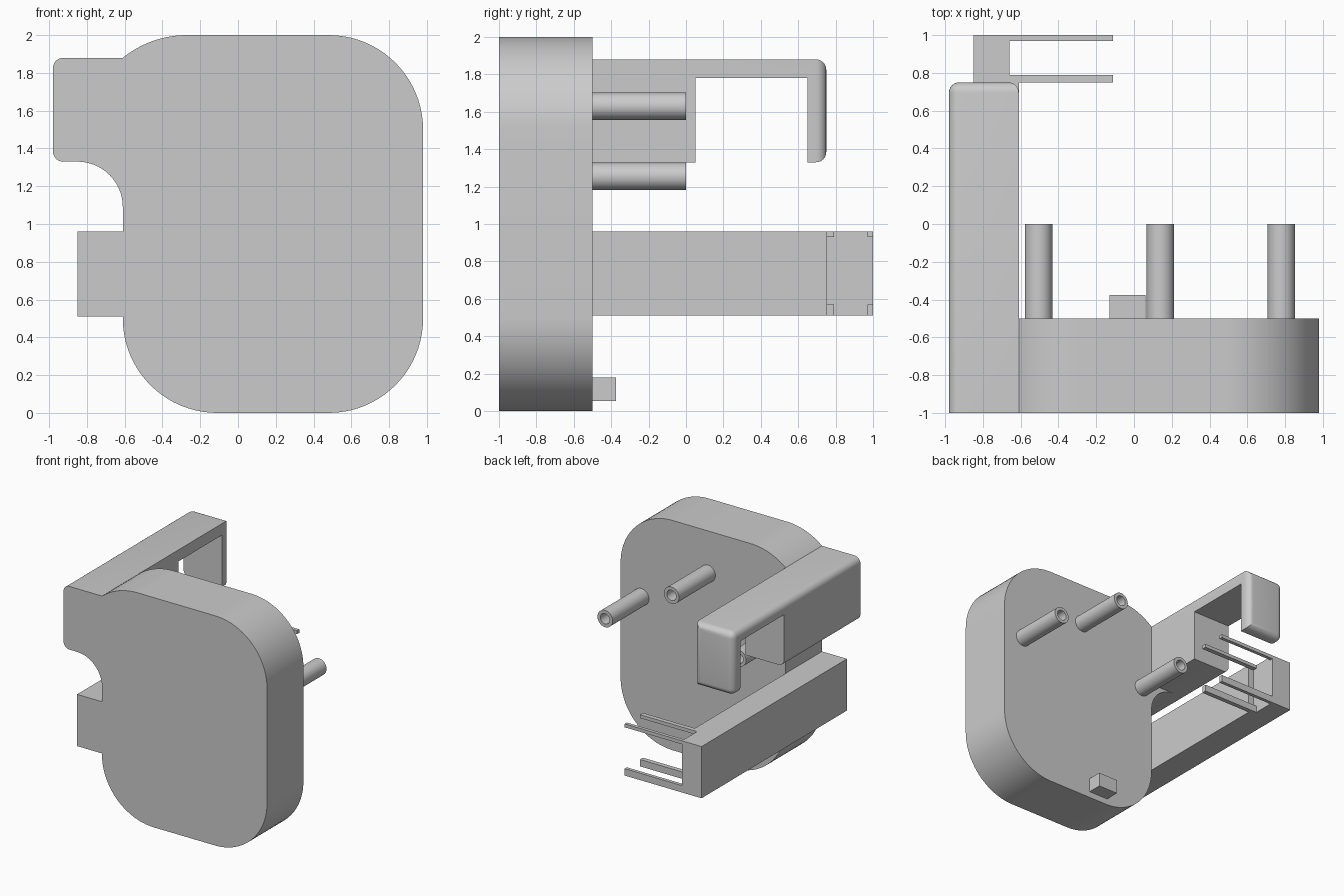
import bpy
import bmesh
from math import cos, sin, radians
from mathutils import Vector

cube = bpy.data.objects.get("Cube")
if cube:
    bpy.data.objects.remove(cube, do_unlink=True)

GREY = (0.6, 0.6, 0.6, 1.0)
grey = bpy.data.materials.new("plain grey")
grey.use_nodes = True
grey.diffuse_color = GREY
grey.node_tree.nodes["Principled BSDF"].inputs["Base Color"].default_value = GREY


def finish(name, bm):
    """Turn a bmesh into a shaded object."""
    bmesh.ops.recalc_face_normals(bm, faces=bm.faces)
    mesh = bpy.data.meshes.new(name)
    bm.to_mesh(mesh)
    bm.free()
    mesh.materials.append(grey)
    obj = bpy.data.objects.new(name, mesh)
    bpy.context.collection.objects.link(obj)
    bpy.ops.object.select_all(action="DESELECT")
    obj.select_set(True)
    bpy.context.view_layer.objects.active = obj
    bpy.ops.object.shade_smooth_by_angle(angle=radians(30))
    return obj


def prism(points, direction):
    """Extrude a closed outline along a direction."""
    bm = bmesh.new()
    face = bm.faces.new([bm.verts.new(p) for p in points])
    result = bmesh.ops.extrude_face_region(bm, geom=[face], use_keep_orig=True)
    moved = [g for g in result["geom"] if isinstance(g, bmesh.types.BMVert)]
    bmesh.ops.translate(bm, verts=moved, vec=Vector(direction))
    return bm


def box(name, x0, x1, y0, y1, z0, z1):
    base = [(x0, y0, z0), (x1, y0, z0), (x1, y1, z0), (x0, y1, z0)]
    return finish(name, prism(base, (0, 0, z1 - z0)))


def arc(cx, cz, r, start, end, steps=20):
    angles = [radians(start + (end - start) * i / steps) for i in range(steps + 1)]
    return [(cx + r * cos(a), cz + r * sin(a)) for a in angles]


# Thick rounded plate, with the concave fillet under the upper arm
LEFT, RIGHT, R = -0.61, 0.98, 0.5
outline = arc(LEFT + R, R, R, 180, 270)
outline += arc(RIGHT - R, R, R, 270, 360)
outline += arc(RIGHT - R, 2 - R, R, 0, 90)
outline += arc(-0.27, 1.46, 0.54, 90, 129)
outline += [(LEFT, 1.33)]
outline += arc(-0.85, 1.09, 0.24, 90, 0)
finish("rounded_plate", prism([(x, -1, z) for x, z in outline], (0, 0.5, 0)))

# Upper arm with a hooked end, rounded along its outer edges
OUTER, TOP, BOTTOM, BACK = -0.98, 1.88, 1.33, 0.75
side = [(-1, BOTTOM), (0.05, BOTTOM), (0.05, 1.78), (0.65, 1.78),
        (0.65, BOTTOM), (BACK, BOTTOM), (BACK, TOP), (-1, TOP)]
bm = prism([(OUTER, y, z) for y, z in side], (LEFT - OUTER, 0, 0))


def is_outer(edge):
    a, b = (v.co for v in edge.verts)
    on_back = min(a.y, b.y) > BACK - 0.001
    on_side = max(a.x, b.x) < OUTER + 0.001 and abs(a.z - b.z) < 0.001
    return on_back or (on_side and abs(a.z - 1.78) > 0.001)


bmesh.ops.bevel(bm, geom=[e for e in bm.edges if is_outer(e)], offset=0.055,
                segments=6, profile=0.5, affect="EDGES")
finish("upper_hook_arm", bm)

# Lower arm, stepped thinner at its end
step = [(-0.85, -1), (LEFT, -1), (LEFT, 0.75), (-0.66, 0.75), (-0.66, 1), (-0.85, 1)]
finish("lower_arm", prism([(x, y, 0.51) for x, y in step], (0, 0, 0.45)))

# Four thin prongs at the end of the lower arm
for row, (y0, y1) in (("inner", (0.75, 0.79)), ("outer", (0.97, 1.0))):
    for level, (z0, z1) in (("lower", (0.51, 0.57)), ("upper", (0.93, 0.96))):
        box(f"{row}_{level}_prong", -0.67, -0.11, y0, y1, z0, z1)


# Hollow pegs behind the plate
def peg(name, x, z, outer=0.073, inner=0.045, sides=32):
    bm = bmesh.new()
    rings = []
    for r, y in ((outer, -0.5), (outer, 0), (inner, 0), (inner, -0.49)):
        ring = arc(x, z, r, 0, 360, sides)[:-1]
        rings.append([bm.verts.new((px, y, pz)) for px, pz in ring])
    for a, b in zip(rings, rings[1:]):
        for i in range(sides):
            j = (i + 1) % sides
            bm.faces.new((a[i], a[j], b[j], b[i]))
    bm.faces.new(rings[0])
    bm.faces.new(rings[-1])
    finish(name, bm)


peg("right_peg", -0.505, 1.255)
peg("middle_peg", 0.14, 1.63)
peg("left_peg", 0.78, 1.255)

# Small block near the bottom of the plate
box("bottom_nub", -0.13, 0.06, -0.5, -0.375, 0.055, 0.18)
